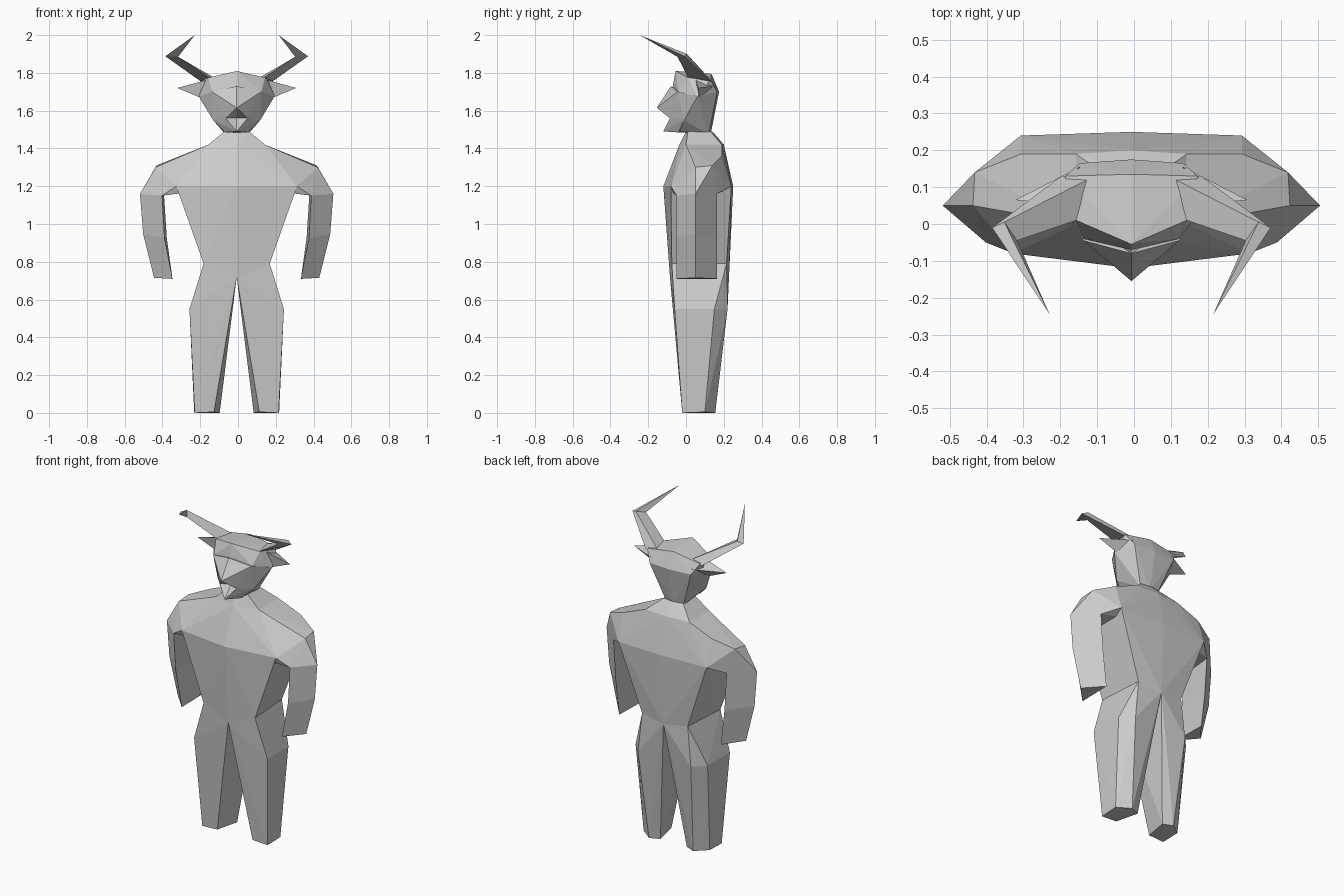
import bpy, bmesh

if "Cube" in bpy.data.objects:
    bpy.data.objects.remove(bpy.data.objects["Cube"])

CX = -0.007  # mirror plane


def finish(name, bm):
    """Turn a half mesh into an object mirrored across the body centre."""
    # open the centre plane so the halves join
    mid = [f for f in bm.faces if all(abs(v.co.x) < 1e-4 for v in f.verts)]
    bmesh.ops.delete(bm, geom=mid, context='FACES')
    bmesh.ops.recalc_face_normals(bm, faces=bm.faces)
    me = bpy.data.meshes.new(name)
    bm.to_mesh(me)
    bm.free()
    ob = bpy.data.objects.new(name, me)
    bpy.context.collection.objects.link(ob)
    ob.location.x = CX
    mod = ob.modifiers.new("mirror", 'MIRROR')
    mod.use_clip = True
    return ob


def hull(name, pts, lo=None, hi=None):
    """Faceted half volume; faces wholly below lo or above hi are left open."""
    bm = bmesh.new()
    for p in pts:
        bm.verts.new(p)
    bmesh.ops.convex_hull(bm, input=bm.verts)
    bmesh.ops.delete(bm, geom=[v for v in bm.verts if not v.link_faces], context='VERTS')
    drop = [f for f in bm.faces
            if (lo is not None and all(v.co.z < lo for v in f.verts))
            or (hi is not None and all(v.co.z > hi for v in f.verts))]
    bmesh.ops.delete(bm, geom=drop, context='FACES')
    return finish(name, bm)


def loft(name, rings, tip=None):
    """Skin a chain of rings, ending in a cap or a point."""
    bm = bmesh.new()
    vs = [[bm.verts.new(p) for p in r] for r in rings]
    n = len(vs[0])
    for a, b in zip(vs, vs[1:]):
        for i in range(n):
            j = (i + 1) % n
            bm.faces.new((a[i], a[j], b[j], b[i]))
    if tip:
        t = bm.verts.new(tip)
        for i in range(n):
            bm.faces.new((vs[-1][i], vs[-1][(i + 1) % n], t))
    else:
        bm.faces.new(vs[-1])
    return finish(name, bm)


# shared cross-sections (right half)
collar = [(0, -.035, 1.42), (.15, 0, 1.42), (.15, .19, 1.42), (0, .2, 1.42)]
bust = [(0, -.12, 1.2), (.32, -.08, 1.2), (.30, .24, 1.2), (0, .25, 1.2)]
waist = [(0, -.085, .72), (.175, -.075, .79), (.155, .215, .79), (0, .23, .77)]
elbow = [(.395, -.05, 1.15), (.512, .05, 1.16), (.385, .165, 1.16)]

# neck
hull("neck", collar + [(0, 0, 1.49), (.065, .01, 1.49), (.065, .13, 1.49), (0, .14, 1.49)],
     lo=1.43, hi=1.48)

# chest with shoulders
shoulder = [(.43, .05, 1.3), (.425, .14, 1.31), (.30, .19, 1.36)]
hull("chest", collar + bust + shoulder + elbow, hi=1.41)

# belly
hull("belly", bust + waist, lo=.8, hi=1.19)

# legs
hull("legs", waist + [(.25, -.06, .55), (.245, .15, .55), (.18, .22, .55),
                      (.222, -.02, 0), (.12, -.02, .005), (.09, .13, 0),
                      (.15, .155, 0), (.225, .1, .005)],
     hi=.71)

# arms
loft("arms", [elbow,
              [(.382, -.05, .925), (.495, .05, .945), (.37, .165, .925)],
              [(.34, -.05, .71), (.437, .05, .715), (.345, .165, .71)]])

# head
cheek, jaw = (.2, .06, 1.675), (.125, -.01, 1.55)
hull("head", [(0, -.055, 1.81), (.15, .01, 1.775), (.18, .13, 1.765), (0, .135, 1.795),
              (0, .175, 1.7), (.14, .165, 1.7), (0, .13, 1.475), (.06, .12, 1.475),
              cheek, jaw, (.13, -.04, 1.7), (0, -.07, 1.73),
              (.06, -.04, 1.49), (0, -.05, 1.49)])

# muzzle and jaw
lip = [(0, -.06, 1.56), (.058, -.085, 1.56)]
hull("muzzle", lip + [(0, -.155, 1.615), (0, -.08, 1.73), (.065, -.07, 1.68),
                      (.13, -.045, 1.7), cheek, jaw])
hull("jaw", lip + [(0, -.12, 1.49), (.062, -.04, 1.485), jaw, (0, 0, 1.485)])

# ears
hull("ears", [(.315, .065, 1.72), (.15, .05, 1.765), (.195, .07, 1.67), (.14, .155, 1.73)])

# horns, growing flush from the top corners of the skull
loft("horns", [[(.15, .01, 1.777), (.19, .13, 1.755), (.12, .12, 1.775)],
               [(.31, -.045, 1.885), (.378, -.01, 1.888), (.345, .005, 1.9)]],
     tip=(.222, -.245, 2.0))
